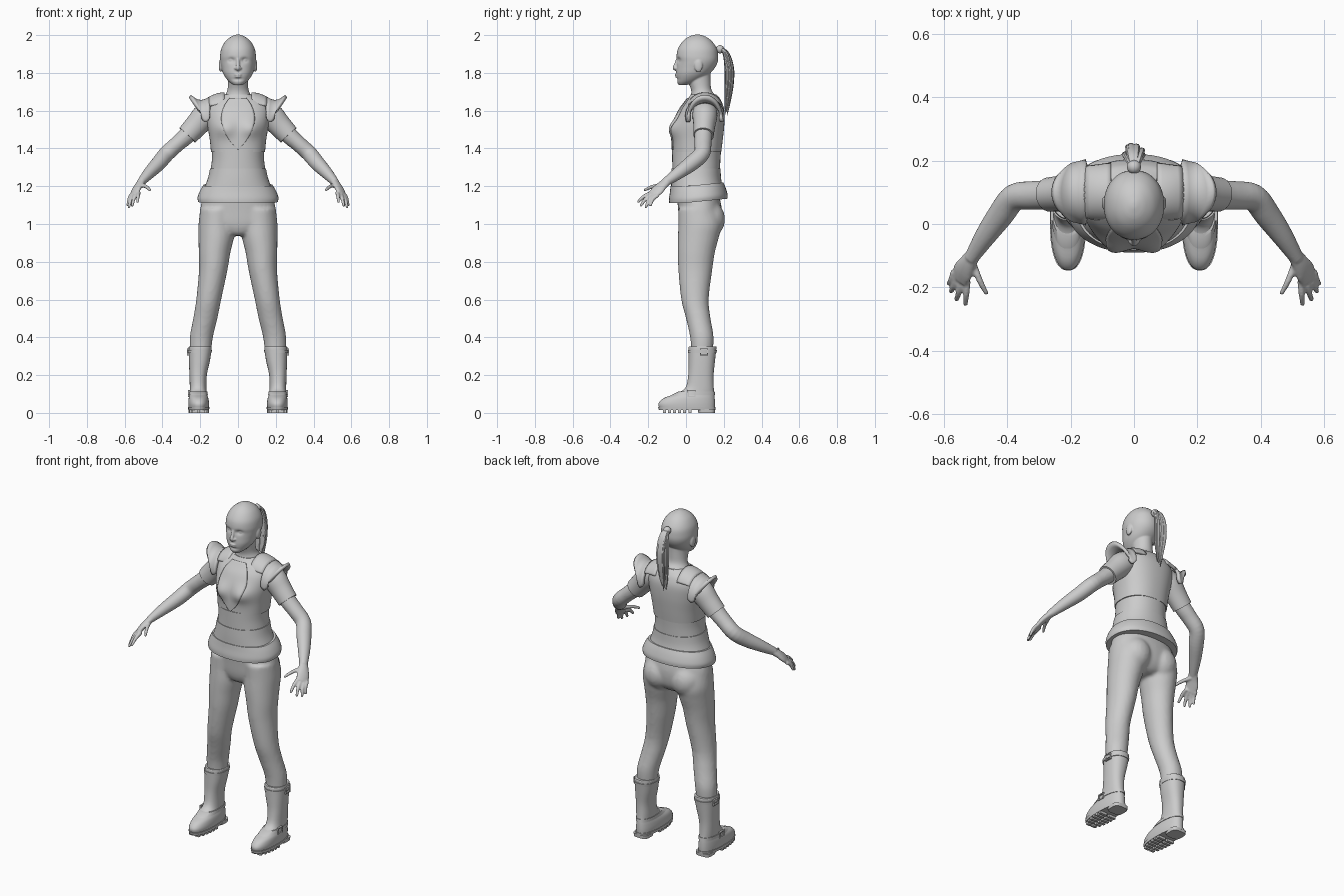
import bpy, bmesh, math, random
from mathutils import Vector, Matrix
from mathutils.bvhtree import BVHTree

random.seed(4)
mat = bpy.data.materials.new("light_grey")
mat.diffuse_color = (0.6, 0.6, 0.6, 1)


def spline(rows, steps):
    """Smooth in-between rows (Catmull-Rom)."""
    out = []
    for i in range(len(rows) - 1):
        a, b, c, d = (rows[max(0, min(len(rows) - 1, i + k))] for k in (-1, 0, 1, 2))
        for s in range(steps):
            t = s / steps
            out.append([0.5 * (2 * q + (r - p) * t + (2 * p - 5 * q + 4 * r - w) * t * t
                        + (3 * q - p - 3 * r + w) * t ** 3) for p, q, r, w in zip(a, b, c, d)])
    return out + [list(rows[-1])]


def skin(bm, rings):
    vs = [[bm.verts.new(p) for p in r] for r in rings]
    n = len(vs[0])
    for a, b in zip(vs, vs[1:]):
        for i in range(n):
            bm.faces.new((a[i], a[(i + 1) % n], b[(i + 1) % n], b[i]))
    bm.faces.new(vs[0][::-1])
    bm.faces.new(vs[-1])


def stack(bm, rows, n=40, power=2.0, steps=4):
    """Level rings; row = centre x, z, half width, front y, back y."""
    rings = []
    for cx, z, rx, yf, yb in spline(rows, steps):
        ring = []
        for i in range(n):
            c, s = math.cos(math.tau * i / n), math.sin(math.tau * i / n)
            e = 2 / power
            ring.append(Vector((cx + rx * math.copysign(abs(c) ** e, c),
                                (yf + yb) / 2 + (yb - yf) / 2 * math.copysign(abs(s) ** e, s), z)))
        rings.append(ring)
    skin(bm, rings)


def tube(bm, rows, n=16, wide=(0, 1, 0), steps=4):
    """Rings across a path; row = x, y, z, radius along wide, other radius."""
    rows = spline(rows, steps)
    pts = [Vector(r[:3]) for r in rows]
    rings = []
    for i, r in enumerate(rows):
        t = (pts[min(i + 1, len(pts) - 1)] - pts[max(i - 1, 0)]).normalized()
        u = Vector(wide)
        u = (u - t * u.dot(t)).normalized()
        v = t.cross(u)
        rings.append([pts[i] + u * r[3] * math.cos(math.tau * k / n)
                      + v * r[4] * math.sin(math.tau * k / n) for k in range(n)])
    skin(bm, rings)


def ball(bm, loc, size):
    bmesh.ops.create_uvsphere(bm, u_segments=20, v_segments=12, radius=1,
                              matrix=Matrix.Translation(loc) @ Matrix.Diagonal((*size, 1)))


def box(bm, loc, size):
    bmesh.ops.create_cube(bm, size=1, matrix=Matrix.Translation(loc) @ Matrix.Diagonal((*size, 1)))


def finish(name, bm, mirror=False, voxel=0, smooth=0, thick=0):
    bmesh.ops.recalc_face_normals(bm, faces=bm.faces)
    me = bpy.data.meshes.new(name)
    bm.to_mesh(me)
    bm.free()
    me.materials.append(mat)
    ob = bpy.data.objects.new(name, me)
    bpy.context.collection.objects.link(ob)
    bpy.ops.object.select_all(action='DESELECT')
    ob.select_set(True)
    bpy.context.view_layer.objects.active = ob
    bpy.ops.object.shade_smooth_by_angle(angle=math.radians(40))
    if thick:
        m = ob.modifiers.new("thickness", 'SOLIDIFY')
        m.thickness, m.offset = thick, 0
    if mirror:
        ob.modifiers.new("mirror", 'MIRROR').use_mirror_merge = False
    if voxel:
        m = ob.modifiers.new("blend", 'REMESH')
        m.mode, m.voxel_size, m.use_smooth_shade = 'VOXEL', voxel, True
        m = ob.modifiers.new("soften", 'SMOOTH')
        m.iterations = smooth
    return ob


# Head with eye sockets, nose, lips, ears and neck
bm = bmesh.new()
stack(bm, [(0, 1.735, .022, -.038, 0), (0, 1.752, .046, -.047, .06), (0, 1.775, .066, -.05, .10),
           (0, 1.80, .08, -.052, .13), (0, 1.83, .088, -.05, .155), (0, 1.86, .094, -.047, .168),
           (0, 1.89, .095, -.05, .17), (0, 1.93, .088, -.042, .163), (0, 1.968, .066, -.016, .137),
           (0, 1.992, .036, .016, .104), (0, 2.003, .008, .05, .07)], n=64, power=2.1, steps=6)
for v in bm.verts:
    if v.co.y < 0.02:
        v.co.y += .012 * math.exp(-((abs(v.co.x) - .035) / .016) ** 2 - ((v.co.z - 1.868) / .012) ** 2)
        v.co.y += .006 * math.exp(-(v.co.x / .03) ** 2 - ((v.co.z - 1.766) / .008) ** 2)
for s in (-1, 1):
    ball(bm, (s * .035, -.021, 1.867), (.015, .015, .011))
    ball(bm, (s * .011, -.052, 1.824), (.009, .010, .007))
    ball(bm, (s * .092, .066, 1.838), (.010, .022, .034))
tube(bm, [(0, -.040, 1.885, .007, .008), (0, -.053, 1.85, .009, .008), (0, -.061, 1.826, .011, .010),
          (0, -.052, 1.815, .008, .006)], wide=(1, 0, 0))
ball(bm, (0, -.049, 1.791), (.021, .010, .006))
ball(bm, (0, -.048, 1.780), (.018, .010, .006))
stack(bm, [(0, 1.63, .085, .01, .18), (0, 1.675, .072, .025, .16), (0, 1.71, .056, .027, .135),
           (0, 1.76, .053, .01, .13), (0, 1.82, .055, .0, .13)])
finish("head", bm, voxel=.004, smooth=3)

# Ponytail made of tapering strands
bm = bmesh.new()
ball(bm, (0, .180, 1.925), (.022, .022, .022))
for i in range(22):
    a, k = random.uniform(0, math.tau), math.sqrt(random.random())
    dx, dy, end = .030 * k * math.cos(a), .022 * k * math.sin(a), random.uniform(1.57, 1.68)
    tube(bm, [(dx * .2, .175, 1.935, .008, .008), (dx * .7, .209 + dy * .5, 1.905, .011, .009),
              (dx, .226 + dy, 1.83, .012, .009), (dx, .226 + dy, 1.74, .011, .008),
              (dx * .7, .217 + dy * .6, (1.70 + end) / 2, .008, .006),
              (dx * .5, .212 + dy * .3, end, .001, .001)], n=8, wide=(1, 0, 0))
finish("ponytail", bm)

# Chest armour with bust
bm = bmesh.new()
stack(bm, [(0, 1.38, .143, -.07, .186), (0, 1.45, .15, -.07, .195), (0, 1.53, .163, -.062, .203),
           (0, 1.60, .168, -.035, .203), (0, 1.645, .15, -.003, .19), (0, 1.67, .10, .015, .175),
           (0, 1.685, .075, .025, .16)], n=64, power=2.3, steps=6)
for v in bm.verts:
    if v.co.y < .03:
        v.co.y -= .026 * math.exp(-((abs(v.co.x) - .07) / .05) ** 2 - ((v.co.z - 1.505) / .045) ** 2)
surface = BVHTree.FromBMesh(bm)
finish("chest_armour", bm)

# Teardrop plate following the chest
bm = bmesh.new()
grid = []
for w, z in spline([(.045, 1.665), (.074, 1.62), (.088, 1.56), (.076, 1.50), (.042, 1.44), (.002, 1.395)], 5):
    row = []
    for i in range(17):
        x = w * (i / 8 - 1)
        hit = surface.ray_cast(Vector((x, -1, z)), Vector((0, 1, 0)))[0]
        row.append(bm.verts.new((x, hit.y - .003, z)))
    grid.append(row)
for a, b in zip(grid, grid[1:]):
    for i in range(16):
        bm.faces.new((a[i], a[i + 1], b[i + 1], b[i]))
finish("chest_plate", bm, thick=.008)

# Waist bands and flared hem
for name, rows in (
        ("upper_waist", [(0, 1.28, .146, -.072, .180), (0, 1.34, .138, -.073, .182), (0, 1.395, .138, -.074, .186)]),
        ("lower_waist", [(0, 1.18, .183, -.078, .198), (0, 1.24, .160, -.078, .186), (0, 1.295, .148, -.076, .183)]),
        ("hem", [(0, 1.112, .211, -.090, .220), (0, 1.135, .214, -.090, .220), (0, 1.17, .201, -.085, .210),
                 (0, 1.20, .183, -.082, .198)])):
    bm = bmesh.new()
    stack(bm, rows, n=56, power=2.2)
    if name == "hem":
        for v in bm.verts:  # the back edge rides higher
            v.co.z += .02 * max(0, v.co.y) / .2
    finish(name, bm)


# Arched shoulder plates
def arch(name, x0, w_end, w_top, yr, zc, zr, lift, span, thick):
    bm = bmesh.new()
    rows = []
    for i in range(21):
        a = math.radians(span) * (i / 10 - 1)
        w = w_end + (w_top - w_end) * max(0, math.cos(a))
        rows.append([bm.verts.new((x0 + w * s, .1 + yr * math.sin(a) * (1 - .12 * s),
                                   zc + (zr + lift * s * s) * math.cos(a) - .02 * math.sin(math.pi * s) * (lift > 0)))
                     for s in (0, .2, .4, .6, .8, 1)])
    for a, b in zip(rows, rows[1:]):
        for i in range(5):
            bm.faces.new((a[i], a[i + 1], b[i + 1], b[i]))
    finish(name, bm, mirror=True, thick=thick)


arch("shoulder_guard", .150, .040, .105, .096, 1.575, .09, .012, 100, .018)
arch("collar_plate", .072, .075, .082, .092, 1.605, .085, -.025, 72, .014)

# Arms with hands
bm = bmesh.new()
tube(bm, [(.17, .10, 1.58, .05, .05), (.265, .092, 1.475, .047, .046), (.32, .09, 1.425, .045, .042),
          (.378, .083, 1.372, .043, .042), (.42, .03, 1.322, .042, .04), (.47, -.04, 1.27, .034, .032),
          (.515, -.11, 1.22, .023, .021)], n=24)
side = (.6, .7, -.3)
tube(bm, [(.505, -.095, 1.23, .024, .019), (.525, -.125, 1.205, .030, .018), (.54, -.15, 1.18, .037, .016),
          (.55, -.175, 1.155, .033, .012)], wide=side)
for base, tip in (((.526, -.175, 1.166), (.532, -.253, 1.118)), ((.543, -.175, 1.158), (.560, -.238, 1.098)),
                  ((.557, -.165, 1.152), (.578, -.213, 1.090)), ((.567, -.150, 1.152), (.584, -.188, 1.100)),
                  ((.510, -.120, 1.205), (.466, -.218, 1.180))):
    b, t = Vector(base), Vector(tip)
    m = (b + t) / 2 + Vector((0, -.006, .006))
    tube(bm, [(*b, .012, .011), (*m, .010, .010), (*t, .008, .007)], n=12, wide=side)
    ball(bm, t, (.007, .007, .007))
finish("arms", bm, mirror=True, voxel=.005, smooth=2)

# Short sleeves
bm = bmesh.new()
tube(bm, [(.11, .10, 1.61, .06, .055), (.17, .10, 1.575, .066, .068), (.22, .097, 1.522, .058, .062),
          (.268, .093, 1.470, .054, .057)], n=28)
finish("sleeves", bm, mirror=True)

# Trousers: hips, seat and legs blended together
bm = bmesh.new()
stack(bm, [(0, .938, .05, .0, .13), (0, .955, .11, -.02, .16), (0, 1.0, .195, -.035, .185),
           (0, 1.08, .20, -.042, .19), (0, 1.17, .175, -.05, .17)], power=2.2)
for s in (-1, 1):
    ball(bm, (s * .09, .115, 1.025), (.092, .092, .10))
    stack(bm, [(s * x, z, r, f, b) for x, z, r, f, b in (
        (.105, 1.08, .095, -.04, .17), (.112, 1.0, .097, -.04, .188), (.115, .93, .094, -.043, .174),
        (.124, .85, .084, -.043, .153), (.132, .75, .075, -.040, .138), (.155, .60, .066, -.025, .120),
        (.173, .50, .064, .0, .130), (.194, .40, .061, .022, .146), (.20, .30, .055, .03, .14))])
finish("trousers", bm, voxel=.01, smooth=4)

# Boots
bm = bmesh.new()
stack(bm, [(.208, .022, .053, -.14, .152), (.208, .05, .055, -.145, .153), (.209, .078, .052, -.118, .152),
           (.210, .10, .046, -.06, .150), (.211, .13, .044, -.005, .147), (.211, .20, .046, .012, .146),
           (.204, .28, .056, .014, .154), (.200, .345, .061, .014, .161), (.200, .352, .058, .018, .157)],
      power=2.3)
finish("boots", bm, mirror=True)

# Soles with tread lugs and heel
bm = bmesh.new()
stack(bm, [(.208, .014, .055, -.143, .155), (.208, .030, .057, -.147, .156)], power=2.4, steps=1)
for i in range(6):
    y = -.115 + i * .027
    half = .055 * math.sqrt(1 - ((y - .005) / .15) ** 2)
    for s in (-1, 1):
        box(bm, (.208 + s * half * .55, y, .009), (half * .85, .016, .018))
stack(bm, [(.208, 0, .046, .065, .153), (.208, .02, .048, .062, .155)], power=3.5, steps=1)
finish("soles", bm, mirror=True)

# Boot straps and buckles
bm = bmesh.new()
stack(bm, [(.210, .094, .0505, -.078, .154), (.2105, .112, .0485, -.042, .152)], power=2.3, steps=1)
stack(bm, [(.203, .318, .0625, .010, .162), (.202, .334, .0645, .010, .164)], power=2.3, steps=1)
for x, y, z in ((.259, .03, .102), (.264, .095, .322)):
    for d in (-1, 1):
        box(bm, (x, y + d * .018, z), (.010, .006, .036))
        box(bm, (x, y, z + d * .015), (.010, .036, .006))
finish("boot_straps", bm, mirror=True)
